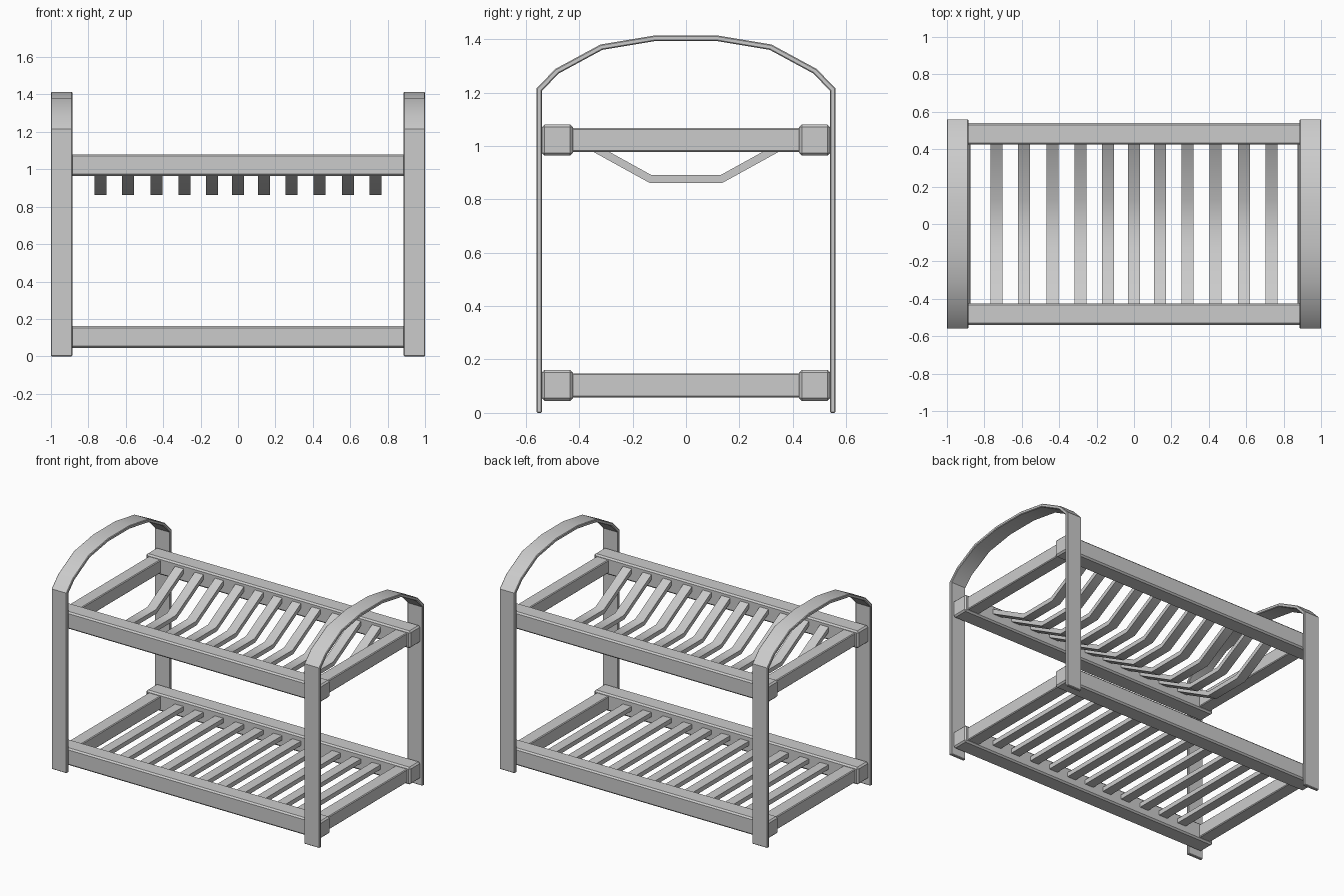
import bpy
import bmesh
from math import radians
from mathutils import Vector

cube = bpy.data.objects.get("Cube")
if cube:
    bpy.data.objects.remove(cube, do_unlink=True)

GREY = (0.6, 0.6, 0.6, 1)
grey = bpy.data.materials.new("grey")
grey.use_nodes = True
grey.diffuse_color = GREY
grey.node_tree.nodes["Principled BSDF"].inputs["Base Color"].default_value = GREY


def finish(bm, name, bevel):
    """Bevel the right-angled edges, then make a shaded object."""
    bmesh.ops.recalc_face_normals(bm, faces=bm.faces)
    if bevel:
        sharp = [e for e in bm.edges if e.calc_face_angle(0) > radians(60)]
        bmesh.ops.bevel(bm, geom=sharp, offset=bevel, segments=1,
                        affect='EDGES', clamp_overlap=True)
    mesh = bpy.data.meshes.new(name)
    bm.to_mesh(mesh)
    bm.free()
    mesh.materials.append(grey)
    obj = bpy.data.objects.new(name, mesh)
    bpy.context.collection.objects.link(obj)
    bpy.ops.object.select_all(action='DESELECT')
    obj.select_set(True)
    bpy.context.view_layer.objects.active = obj
    bpy.ops.object.shade_smooth_by_angle(angle=radians(35))


def box(name, centre, size, bevel):
    bm = bmesh.new()
    bmesh.ops.create_cube(bm, size=1)
    bmesh.ops.scale(bm, vec=size, verts=bm.verts)
    bmesh.ops.translate(bm, vec=centre, verts=bm.verts)
    finish(bm, name, bevel)


def band(name, path, thickness, x, width, bevel):
    """Flat strip following a (y, z) path, thickened inwards to its right."""
    pts = [Vector(p) for p in path]
    rings = []
    bm = bmesh.new()
    for i, p in enumerate(pts):
        dirs = []
        if i > 0:
            dirs.append((p - pts[i - 1]).normalized())
        if i < len(pts) - 1:
            dirs.append((pts[i + 1] - p).normalized())
        normals = [Vector((d.y, -d.x)) for d in dirs]
        miter = sum(normals, Vector((0, 0))).normalized()
        q = p + miter * thickness / miter.dot(normals[0])
        lo, hi = x - width / 2, x + width / 2
        rings.append([bm.verts.new(c) for c in
                      ((lo, *p), (hi, *p), (hi, *q), (lo, *q))])
    for a, b in zip(rings, rings[1:]):
        for k in range(4):
            n = (k + 1) % 4
            bm.faces.new((a[k], a[n], b[n], b[k]))
    bm.faces.new(rings[0])
    bm.faces.new(rings[-1])
    finish(bm, name, bevel)


def mirrored(half):
    return half + [(-y, z) for y, z in reversed(half)]


# Arched end frames: two legs joined by a handle
arch = mirrored([(-0.56, 0), (-0.56, 1.215), (-0.49, 1.288),
                 (-0.32, 1.38), (-0.115, 1.414)])
for side, s in (("left", 1), ("right", -1)):
    band(side + "_arch_frame", arch, 0.021, s * 0.943, 0.114, 0.004)

# Two tiers of rails
for tier, z in (("lower", 0.103), ("upper", 1.022)):
    for end, s in (("front", -1), ("back", 1)):
        box(f"{tier}_{end}_rail", (0, s * 0.482, z), (1.97, 0.116, 0.116), 0.01)
    for side, s in (("left", 1), ("right", -1)):
        box(f"{tier}_{side}_cross_rail", (s * 0.92, 0, z), (0.09, 0.88, 0.09), 0.005)

# Slats: flat below, dished above to hold plates
dish = mirrored([(-0.44, 1.062), (-0.13, 0.891)])
offsets = [0.14, 0.285, 0.437, 0.587, 0.735]
for i, x in enumerate([-o for o in reversed(offsets)] + [0] + offsets):
    box(f"lower_slat_{i + 1}", (x, 0, 0.11), (0.064, 0.88, 0.03), 0)
    band(f"upper_slat_{i + 1}", dish, -0.029 * -1, x, 0.064, 0)
